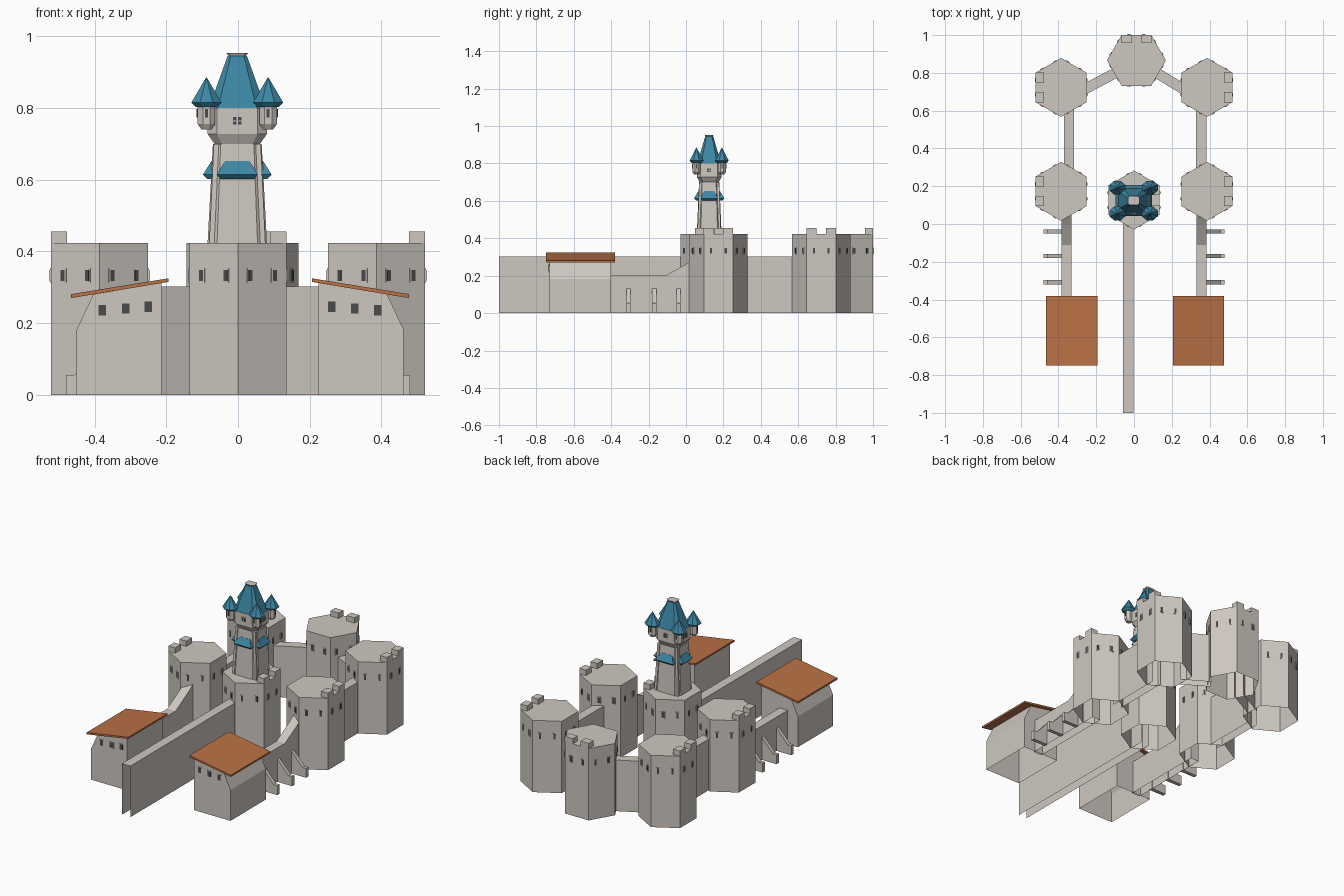
import bpy, bmesh, math
from mathutils import Vector, Matrix

if "Cube" in bpy.data.objects:
    bpy.data.objects.remove(bpy.data.objects["Cube"])

def material(name, rgb):
    m = bpy.data.materials.new(name)
    m.diffuse_color = (*rgb, 1)
    m.use_nodes = True
    m.node_tree.nodes["Principled BSDF"].inputs["Base Color"].default_value = m.diffuse_color
    return m

STONE = material("stone", (0.62, 0.575, 0.53))
TILE = material("orange_tile", (0.49, 0.165, 0.06))
BLUE = material("blue_slate", (0.045, 0.24, 0.37))
DARK = material("dark_window", (0.07, 0.07, 0.07))

def finish(name, bm, mat):
    bmesh.ops.recalc_face_normals(bm, faces=bm.faces)
    me = bpy.data.meshes.new(name)
    bm.to_mesh(me)
    bm.free()
    me.materials.append(mat)
    ob = bpy.data.objects.new(name, me)
    bpy.context.collection.objects.link(ob)
    return ob

def loft(name, rings, mat, bottom=True, top=True, closed=True):
    """Skin a list of equal-length point rings."""
    bm = bmesh.new()
    vr = [[bm.verts.new(p) for p in r] for r in rings]
    n = len(vr[0])
    for a, b in zip(vr, vr[1:]):
        for i in range(n if closed else n - 1):
            j = (i + 1) % n
            bm.faces.new((a[i], a[j], b[j], b[i]))
    if bottom:
        bm.faces.new(vr[0][::-1])
    if top:
        bm.faces.new(vr[-1])
    return finish(name, bm, mat)

def boxes(name, items, mat):
    """Many boxes in one object: (centre, size, z angle)."""
    bm = bmesh.new()
    for c, s, a in items:
        m = Matrix.Translation(c) @ Matrix.Rotation(a, 4, 'Z') @ Matrix.Diagonal((*s, 1))
        bmesh.ops.create_cube(bm, size=1, matrix=m)
    return finish(name, bm, mat)

def ngon(c, z, rx, ry, n, rot=0):
    return [(c[0] + rx * math.cos(rot + 2 * math.pi * i / n),
             c[1] + ry * math.sin(rot + 2 * math.pi * i / n), z) for i in range(n)]

def xz_extrude(name, pts, y0, y1, mat, caps=True, closed=True):
    return loft(name, [[(x, y, z) for x, z in pts] for y in (y0, y1)], mat, caps, caps, closed)

# ---- six hexagonal towers: open below, slit windows, two merlons outside
R, H = 0.156, 0.424
AP = R * math.cos(math.pi / 6)

def tower(name, c, out):
    loft(name, [ngon(c, z, R, R, 6, out + math.pi / 6) for z in (0, H)], STONE, bottom=False)
    def at(a, d, t, z):
        return Vector((c[0] + d * math.cos(a) - t * math.sin(a),
                       c[1] + d * math.sin(a) + t * math.cos(a), z))
    boxes(name + "_merlons", [(at(out, AP - 0.022, t, H + 0.015), (0.044, 0.053, 0.032), out)
                              for t in (-0.052, 0.052)], STONE)
    frames, slits = [], []
    for k in range(6):
        a = out + k * math.pi / 3
        for t in (-0.039, 0.039):
            frames.append((at(a, AP, t, 0.333), (0.005, 0.020, 0.038), a))
            slits.append((at(a, AP, t, 0.333), (0.008, 0.012, 0.030), a))
    boxes(name + "_window_frames", frames, STONE)
    boxes(name + "_window_slits", slits, DARK)

tower("back_tower", (0.013, 0.866), math.pi / 2)
tower("central_tower", (0, 0.127), 0)
for s, side in ((-1, "left"), (1, "right")):
    for y, pos in ((0.173, "front"), (0.723, "rear")):
        tower(f"{side}_{pos}_tower", (s * 0.386, y), 0 if s > 0 else math.pi)

# ---- curtain walls: open-bottomed strips
def wall(name, p, q, h=0.302, w=0.0275):
    p, q = Vector(p), Vector(q)
    d = (q - p).normalized()
    n = Vector((-d.y, d.x))
    loft(name, [[(*(e + n * k), z) for k, z in ((-w, 0), (-w, h), (w, h), (w, 0))]
                for e in (p, q)], STONE, False, False, False)

wall("long_front_wall", (-0.031, -1), (-0.031, 0.06))

for s, side in ((-1, "left"), (1, "right")):
    wall(side + "_curtain_wall", (s * 0.35 + 0.006, 0.28), (s * 0.35 + 0.006, 0.62))
    wall(side + "_diagonal_wall", (s * 0.265, 0.712), (s * 0.10 + 0.012, 0.805))

    # ramped side wall between tower and house
    prof = [(-0.41, 0), (-0.41, 0.2), (-0.11, 0.2), (0, 0.262), (0.05, 0.295), (0.10, 0.302), (0.10, 0)]
    loft(side + "_ramp_wall", [[(s * x, y, z) for y, z in prof] for x in (0.33, 0.384)],
         STONE, closed=False)

    # stepped buttresses
    for i, y in enumerate((-0.04, -0.17, -0.308)):
        xz_extrude(f"{side}_buttress_{i}",
                   [(s * x, z) for x, z in ((0.38, 0), (0.48, 0), (0.48, 0.055), (0.457, 0.055), (0.38, 0.137))],
                   y - 0.011, y + 0.011, STONE)

    # house with canted outer wall, open below
    def mx(x, s=s):
        return 0.006 + s * x
    xz_extrude(side + "_house",
               [(mx(x), z) for x, z in ((0.219, 0), (0.219, 0.312), (0.41, 0.280), (0.456, 0.182), (0.456, 0))],
               -0.73, -0.40, STONE, closed=False)
    xz_extrude(side + "_house_roof",
               [(mx(x), z) for x, z in ((0.2, 0.315), (0.2, 0.325), (0.471, 0.281), (0.471, 0.270))],
               -0.748, -0.38, TILE)
    spots = [(mx(x), -0.73, z) for x, z in ((0.256, 0.246), (0.319, 0.241), (0.384, 0.236))]
    boxes(side + "_house_window_frames", [(p, (0.029, 0.006, 0.037), 0) for p in spots], STONE)
    boxes(side + "_house_panes", [(p, (0.021, 0.009, 0.029), 0) for p in spots], DARK)

# ---- slender keep on the central tower
CX, CY, KY = -0.002, 0.124, 0.8

def cham(z, h, f=0.68):
    """Chamfered rectangle, narrower in y."""
    pts = ((1, -f), (1, f), (f, 1), (-f, 1), (-1, f), (-1, -f), (-f, -1), (f, -1))
    return [(CX + h * x, CY + h * KY * y, z) for x, y in pts]

loft("keep_shaft", [cham(0.42, 0.083), cham(0.70, 0.068)], STONE)
loft("keep_gallery", [cham(0.698, 0.062), cham(0.728, 0.083), cham(0.80, 0.083)], STONE)
loft("keep_roof", [cham(0.80, 0.079), cham(0.945, 0.027)], BLUE)
loft("keep_cap", [cham(0.943, 0.023), cham(0.953, 0.030)], STONE)

# corner ribs on the shaft
for sx in (-1, 1):
    for sy in (-1, 1):
        loft("keep_rib", [[(CX + sx * h * 0.86 + dx, CY + sy * h * KY * 0.86 + dy, z)
                           for dx, dy in ((-.007, -.006), (.007, -.006), (.007, .006), (-.007, .006))]
                          for z, h in ((0.42, 0.083), (0.70, 0.068))], STONE)

# awnings and gallery windows on the four sides
frames, panes = [], []
for k in range(4):
    a = k * math.pi / 2 - math.pi / 2
    ux, uy = math.cos(a), math.sin(a)
    wide = 1.0 if k % 2 == 0 else 0.8
    base = 0.072 * (KY if k % 2 == 0 else 1)
    def at(d, t, z):
        return (CX + ux * d - uy * t * wide, CY + uy * d + ux * t * wide, z)
    loft("keep_awning",
         [[at(base - 0.015, -w, z), at(base + d, -w, z), at(base + d, w, z), at(base - 0.015, w, z)]
          for z, w, d in ((0.602, 0.047, 0.012), (0.614, 0.058, 0.024), (0.652, 0.034, 0.0))], BLUE)
    wd = 0.083 * (KY if k % 2 == 0 else 1)
    p = at(wd, 0, 0.764)
    frames.append((p, (0.006, 0.030, 0.026), a))
    panes += [(at(wd, t, z), (0.009, 0.010, 0.009), a) for t in (-0.007, 0.007) for z in (0.758, 0.770)]
boxes("gallery_window_frames", frames, STONE)
boxes("gallery_panes", panes, DARK)

# corner turrets with pointed roofs
for sx in (-1, 1):
    for sy in (-1, 1):
        c = (CX + sx * 0.086, CY + sy * 0.068)
        def oct8(z, r):
            return ngon(c, z, r * 1.06, r * 0.92, 8, math.pi / 8)
        loft("turret", [oct8(0.740, 0.014), oct8(0.755, 0.025), oct8(0.815, 0.025)], STONE)
        loft("turret_roof", [oct8(0.803, 0.030), oct8(0.815, 0.043), oct8(0.885, 0.001)], BLUE)
        boxes("turret_slits", [((c[0], c[1] + sy * 0.0212, 0.785), (0.008, 0.006, 0.024), 0),
                               ((c[0] + sx * 0.0245, c[1], 0.785), (0.006, 0.007, 0.024), 0)], DARK)
